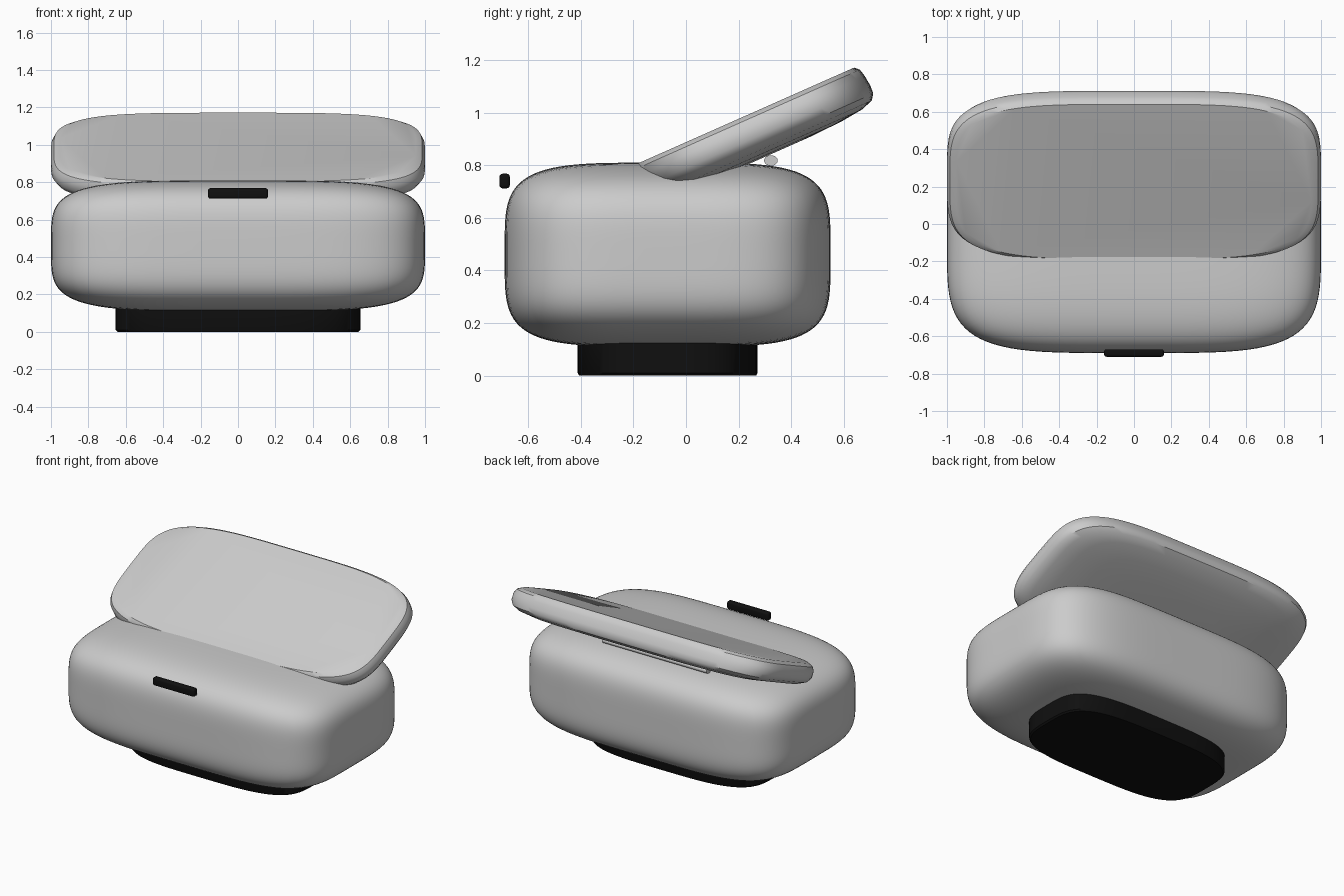
import bpy, bmesh, math
from mathutils import Matrix, Vector

if "Cube" in bpy.data.objects:
    bpy.data.objects.remove(bpy.data.objects["Cube"], do_unlink=True)


def material(name, value):
    m = bpy.data.materials.new(name)
    m.use_nodes = True
    colour = (value, value, value, 1)
    m.diffuse_color = colour
    m.node_tree.nodes["Principled BSDF"].inputs["Base Color"].default_value = colour
    return m


grey = material("light grey", 0.6)
black = material("black", 0.005)


def finish(name, bm, mat, angle=40):
    bmesh.ops.recalc_face_normals(bm, faces=bm.faces)
    mesh = bpy.data.meshes.new(name)
    bm.to_mesh(mesh)
    bm.free()
    obj = bpy.data.objects.new(name, mesh)
    bpy.context.collection.objects.link(obj)
    mesh.materials.append(mat)
    bpy.ops.object.select_all(action="DESELECT")
    obj.select_set(True)
    bpy.context.view_layer.objects.active = obj
    bpy.ops.object.shade_smooth_by_angle(angle=math.radians(angle))
    return obj


def soft_box(name, centre, half, power, mat):
    """Cube swollen into a rounded superellipsoid."""
    bm = bmesh.new()
    bmesh.ops.create_cube(bm, size=2)
    bmesh.ops.subdivide_edges(bm, edges=bm.edges, cuts=31, use_grid_fill=True)
    for v in bm.verts:
        v.co /= sum(abs(c) ** power for c in v.co) ** (1 / power)
        v.co = Vector(c * h for c, h in zip(v.co, half)) + Vector(centre)
    return finish(name, bm, mat)


def superellipse(a, b, power, n=96):
    points = []
    for i in range(n):
        t = 2 * math.pi * i / n
        c, s = math.cos(t), math.sin(t)
        points.append((a * math.copysign(abs(c) ** (2 / power), c),
                       b * math.copysign(abs(s) ** (2 / power), s)))
    return points


def loft(name, outline, layers, matrix, mat, angle=40):
    """Stack scaled outlines; each layer is inset, height, shift along y."""
    bm = bmesh.new()
    rings = [[bm.verts.new((x * k, y * k + shift, z)) for x, y in outline]
             for k, z, shift in layers]
    for low, high in zip(rings, rings[1:]):
        for i in range(len(low)):
            j = (i + 1) % len(low)
            bm.faces.new((low[i], low[j], high[j], high[i]))
    bm.faces.new(rings[0])
    bm.faces.new(rings[-1])
    bm.transform(matrix)
    return finish(name, bm, mat, angle)


# Main case
soft_box("case_body", (0, -0.07, 0.46), (1, 0.62, 0.35), 4.3, grey)

# Open lid: flat inner face, domed outer face, tilted back
tilt = Matrix.Translation((0, -0.176, 0.81)) @ Matrix.Rotation(math.radians(23.9), 4, "X")
lid_layers = [(0.95, 0, 0), (0.985, -0.016, 0), (1, -0.045, 0), (1, -0.09, 0.005),
              (0.98, -0.12, 0.012), (0.93, -0.142, 0.02), (0.83, -0.158, 0.02),
              (0.65, -0.168, 0.015), (0.4, -0.173, 0)]
loft("lid", superellipse(1, 0.476, 4), lid_layers,
     tilt @ Matrix.Translation((0, 0.44, 0)), grey, 35)

# Hinge bar under the lid
bm = bmesh.new()
bmesh.ops.create_cone(bm, cap_ends=True, segments=24, radius1=0.02, radius2=0.02, depth=0.8)
bm.transform(Matrix.Translation((0, 0.323, 0.818)) @ Matrix.Diagonal((1, 1.3, 1, 1))
             @ Matrix.Rotation(math.pi / 2, 4, "Y"))
finish("hinge", bm, grey)

# Rounded foot
loft("foot", superellipse(0.655, 0.342, 3.6),
     [(0.985, 0, 0), (1, 0.01, 0), (1, 0.15, 0)],
     Matrix.Translation((0, -0.07, 0)), black)

# Latch button on the front
bm = bmesh.new()
bmesh.ops.create_cube(bm, size=1)
bm.transform(Matrix.Translation((0, -0.69, 0.74)) @ Matrix.Diagonal((0.32, 0.04, 0.056, 1)))
bmesh.ops.bevel(bm, geom=bm.edges[:], offset=0.013, segments=4, profile=0.5, affect="EDGES")
finish("latch_button", bm, black)
